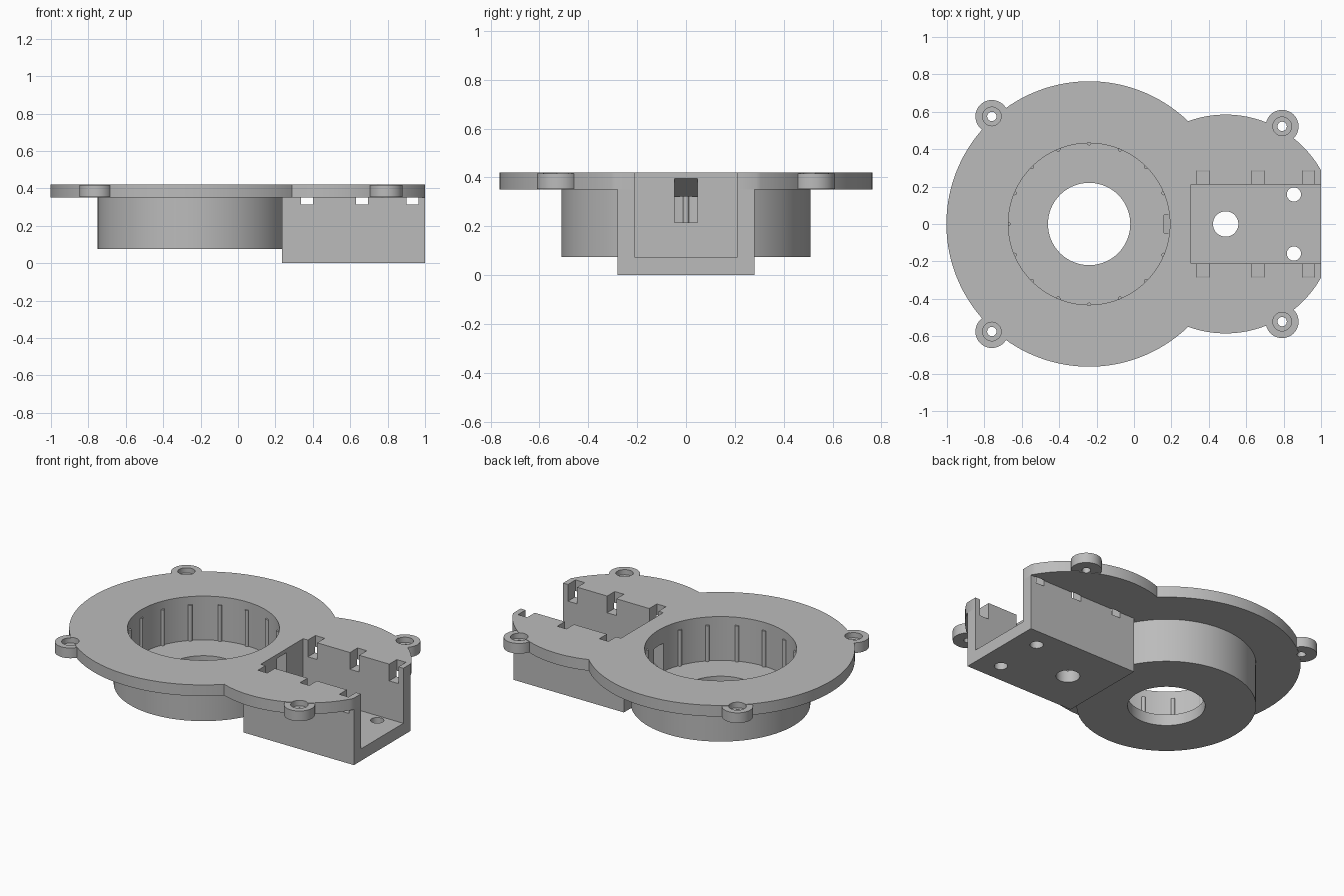
import bpy
import bmesh
from math import sin, cos, pi, radians
from mathutils import Matrix, Vector

cube = bpy.data.objects.get("Cube")
if cube:
    bpy.data.objects.remove(cube, do_unlink=True)

grey = bpy.data.materials.new("plain grey")
grey.use_nodes = True
colour = (0.5, 0.5, 0.5, 1)
grey.diffuse_color = colour
grey.node_tree.nodes["Principled BSDF"].inputs["Base Color"].default_value = colour

# Shared heights and centres
TOP, UNDER = 0.42, 0.35
CUP_BASE, CUP_FLOOR = 0.075, 0.145
CUP_X, LOBE_X = -0.24, 0.49


def make(name, bm):
    mesh = bpy.data.meshes.new(name)
    bmesh.ops.recalc_face_normals(bm, faces=bm.faces)
    bm.to_mesh(mesh)
    bm.free()
    mesh.materials.append(grey)
    obj = bpy.data.objects.new(name, mesh)
    bpy.context.collection.objects.link(obj)
    return obj


def cylinder(name, x, y, r, z0, z1, sides=128):
    bm = bmesh.new()
    bmesh.ops.create_cone(bm, cap_ends=True, segments=sides, radius1=r, radius2=r,
                          depth=z1 - z0,
                          matrix=Matrix.Translation((x, y, (z0 + z1) / 2)))
    return make(name, bm)


def box(name, x0, x1, y0, y1, z0, z1):
    bm = bmesh.new()
    bmesh.ops.create_cube(bm, size=1)
    bmesh.ops.scale(bm, vec=(x1 - x0, y1 - y0, z1 - z0), verts=bm.verts)
    bmesh.ops.translate(bm, vec=((x0 + x1) / 2, (y0 + y1) / 2, (z0 + z1) / 2),
                        verts=bm.verts)
    return make(name, bm)


def combine(target, tools, operation):
    for tool in tools:
        mod = target.modifiers.new("boolean", 'BOOLEAN')
        mod.operation = operation
        mod.solver = 'EXACT'
        mod.object = tool
        bpy.context.view_layer.objects.active = target
        bpy.ops.object.modifier_apply(modifier=mod.name)


# Main parts
plate = cylinder("mounting_plate", CUP_X, 0, 0.763, UNDER, TOP, 192)
lobe = cylinder("plate_lobe", LOBE_X, 0, 0.585, UNDER, TOP, 160)
cup = cylinder("round_cup", CUP_X, 0, 0.51, CUP_BASE, UNDER)
channel = box("cable_channel", 0.235, 1, -0.28, 0.28, 0, UNDER)

# Screw ears around the plate edge
ear_spots = [(x, side * y) for x, y in ((-0.76, 0.575), (0.792, 0.522))
             for side in (1, -1)]
ears = [cylinder("screw_ear", x, y, 0.088, 0.353, 0.417, 48) for x, y in ear_spots]
combine(plate, [lobe] + ears, 'UNION')

# Cutters for the cup, channel and trimmed end
bore = cylinder("cup_bore", CUP_X, 0, 0.432, CUP_FLOOR, 0.6)
drain = cylinder("cup_floor_hole", CUP_X, 0, 0.22, -0.2, 0.3, 96)
trough = box("channel_trough", 0.305, 1.2, -0.21, 0.21, CUP_BASE, 0.6)
end_trim = box("end_trim", 1, 1.5, -1, 1, -0.2, 0.6)

# Side notches along the channel
notches = []
for x in (0.37, 0.662, 0.934):
    for side in (1, -1):
        y0, y1 = sorted((side * 0.2, side * 0.285))
        notches.append(box("side_notch", x - 0.032, x + 0.032, y0, y1, 0.315, 0.6))

# Sloping wire slot between channel and cup
wire_slot = box("wire_slot", 0.16, 0.32, -0.047, 0.047, 0.215, 0.395)
for v in wire_slot.data.vertices:
    v.co.z += (v.co.x - 0.305) * 0.65

# Stepped screw holes
screws = []
for x, y in ear_spots:
    screws.append(cylinder("screw_hole", x, y, 0.025, 0.2, 0.6, 32))
    screws.append(cylinder("screw_recess", x, y, 0.05, 0.385, 0.6, 32))

# Holes in the channel floor
floor_holes = [cylinder("floor_hole", x, y, r, -0.2, 0.2, 48)
               for x, y, r in ((LOBE_X, 0, 0.068), (0.855, 0.158, 0.038),
                               (0.855, -0.158, 0.038))]

combine(plate, [end_trim, bore, trough, wire_slot] + notches + screws, 'DIFFERENCE')
combine(cup, [bore, drain, wire_slot, trough], 'DIFFERENCE')
combine(channel, [trough, wire_slot] + notches + floor_holes, 'DIFFERENCE')

for tool in [lobe, bore, drain, trough, end_trim, wire_slot] + ears + notches + screws + floor_holes:
    bpy.data.objects.remove(tool, do_unlink=True)

# Thin grip ribs around the inside of the cup
ribs = []
for i in range(16):
    a = 2 * pi * i / 16
    if i:
        ribs.append(cylinder("grip_rib", CUP_X + 0.432 * cos(a), 0.432 * sin(a),
                             0.012, CUP_FLOOR, 0.37, 12))

# Crisp edges with smooth round walls
bpy.ops.object.select_all(action='DESELECT')
for obj in [plate, cup, channel] + ribs:
    obj.select_set(True)
bpy.context.view_layer.objects.active = plate
bpy.ops.object.shade_smooth_by_angle(angle=radians(32))
